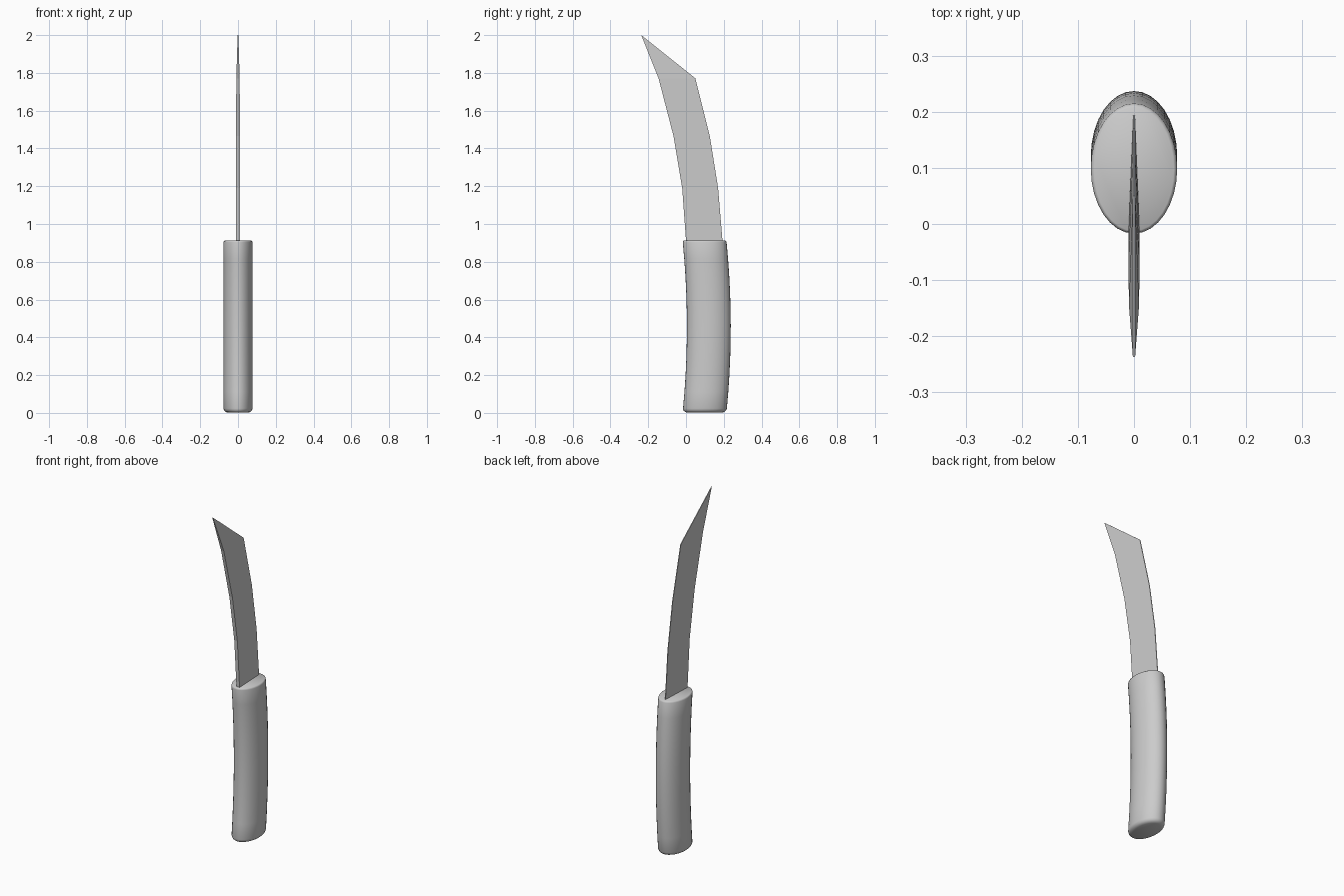
import bpy, bmesh, math

if "Cube" in bpy.data.objects:
    bpy.data.objects.remove(bpy.data.objects["Cube"])

def make_object(name, bm):
    bmesh.ops.recalc_face_normals(bm, faces=bm.faces)
    mesh = bpy.data.meshes.new(name)
    bm.to_mesh(mesh)
    bm.free()
    ob = bpy.data.objects.new(name, mesh)
    bpy.context.collection.objects.link(ob)
    return ob

def loft(name, rings):
    bm = bmesh.new()
    loops = [[bm.verts.new(p) for p in ring] for ring in rings]
    n = len(loops[0])
    for a, b in zip(loops, loops[1:]):
        for i in range(n):
            j = (i + 1) % n
            bm.faces.new((a[i], a[j], b[j], b[i]))
    bm.faces.new(loops[0][::-1])
    bm.faces.new(loops[-1])
    return make_object(name, bm)

# Handle: oval grip, gently bowed, rounded at the butt and crisp at the top
SIDES, TOP, RX, RY = 32, 0.912, 0.077, 0.116
levels = [(0.003, 0.02), (0.006, 0.011), (0.012, 0.004), (0.023, 0.0)]
levels += [(0.023 + 0.88 * i / 10, 0.0) for i in range(1, 11)]
levels += [(0.909, 0.002), (TOP, 0.006)]

def grip_ring(z, inset):
    cy = 0.121 - 0.023 * ((z - TOP / 2) / (TOP / 2)) ** 2
    return [((RX - inset) * math.cos(2 * math.pi * k / SIDES),
             cy + (RY - inset) * math.sin(2 * math.pi * k / SIDES), z)
            for k in range(SIDES)]

levels[0] = (0.002, 0.02)
handle = loft("handle", [grip_ring(z, i) for z, i in levels])
bpy.context.view_layer.objects.active = handle
handle.select_set(True)
bpy.ops.object.shade_smooth_by_angle(angle=math.radians(40))

# Blade: curved sections, thick spine at -y thinning to the edge at +y
# (spine y, spine z, spine half width, edge y, edge z)
sections = [(0.002, 0.88, 0.01, 0.197, 0.88),
            (0.0, 0.912, 0.01, 0.193, 0.912),
            (-0.02, 1.19, 0.01, 0.17, 1.19),
            (-0.066, 1.465, 0.01, 0.126, 1.465),
            (-0.145, 1.77, 0.009, 0.05, 1.77),
            (-0.237, 2.0, 0.002, 0.05, 1.771)]
EDGE = 0.002
rings = [[(-w, sy, sz), (w, sy, sz), (EDGE, ey, ez), (-EDGE, ey, ez)]
         for sy, sz, w, ey, ez in sections]
blade = loft("blade", rings)
